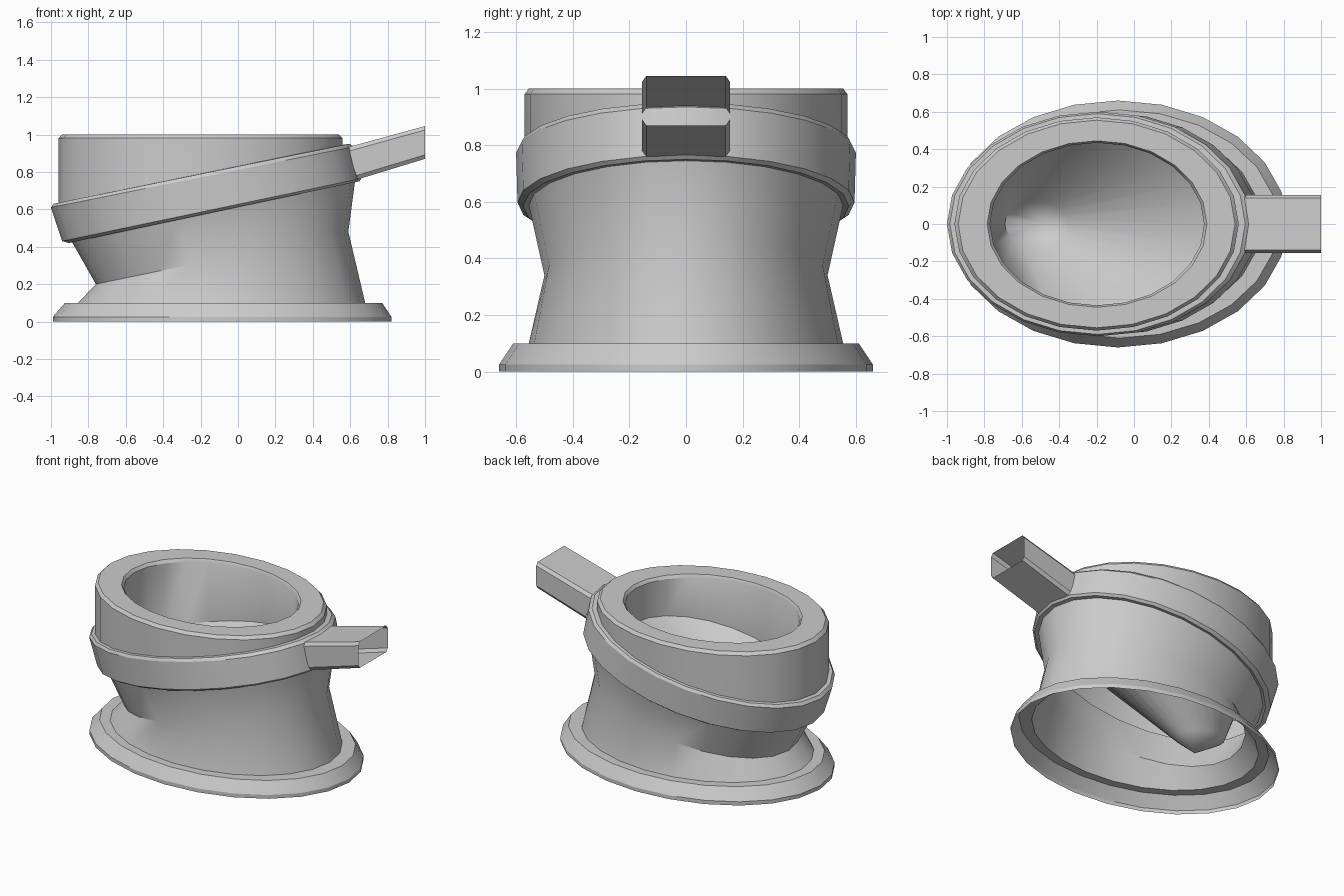
import bpy
import math

if "Cube" in bpy.data.objects:
    bpy.data.objects.remove(bpy.data.objects["Cube"])

SIDES = 24


def make_object(name, verts, faces):
    mesh = bpy.data.meshes.new(name)
    mesh.from_pydata(verts, [], faces)
    mesh.update()
    obj = bpy.data.objects.new(name, mesh)
    bpy.context.collection.objects.link(obj)
    bpy.ops.object.select_all(action='DESELECT')
    obj.select_set(True)
    bpy.context.view_layer.objects.active = obj
    bpy.ops.object.shade_smooth_by_angle(angle=math.radians(30))
    return obj


def ellipse(xl, zl, xr, zr, ry):
    """Tilted ellipse given by its left point, right point and depth radius."""
    pts = []
    for i in range(SIDES):
        a = 2 * math.pi * i / SIDES
        t = (1 + math.cos(a)) / 2
        pts.append((xl + (xr - xl) * t, ry * math.sin(a), zl + (zr - zl) * t))
    return pts


def loft(name, rings, tip=None):
    """Skin a stack of equal rings, optionally closing the last one on a tip."""
    n = len(rings[0])
    verts = [p for r in rings for p in r]
    faces = []
    for k in range(len(rings) - 1):
        for i in range(n):
            j = (i + 1) % n
            faces.append((k * n + i, k * n + j, (k + 1) * n + j, (k + 1) * n + i))
    if tip:
        base = (len(rings) - 1) * n
        verts.append(tip)
        faces += [(base + i, base + (i + 1) % n, len(verts) - 1) for i in range(n)]
    return make_object(name, verts, faces)


# Body: flange, pinched waist, slanted collar, upright rim, then the bowl inside
profile = [
    (-.99, 0, .82, 0, .66),
    (-.99, .025, .82, .025, .66),
    (-.925, .10, .77, .10, .61),
    (-.855, .10, .68, .10, .555),
    (-.76, .20, .59, .48, .50),
    (-.89, .43, .625, .745, .555),
    (-.905, .42, .65, .75, .575),
    (-.94, .43, .66, .765, .595),
    (-1.0, .61, .62, .935, .60),
    (-.985, .63, .595, .95, .59),
    (-.96, .635, .56, .945, .57),
    (-.96, .98, .56, .98, .57),
    (-.94, 1.0, .54, 1.0, .555),
    (-.785, 1.0, .39, 1.0, .445),
    (-.77, .98, .375, .98, .435),
    (-.77, .53, .375, .75, .435),
    (-.69, .27, -.35, .22, .12),
]
loft("body_and_bowl", [ellipse(*p) for p in profile], tip=(-.48, 0, .13))

# Handle: open chamfered tube rising from the collar
section = [(.14, 0), (.155, .12), (.155, .88), (.14, 1)]
section += [(-y, t) for y, t in reversed(section)]


def handle_ring(x_top, z_top, x_low, z_low):
    return [(x_top + (x_low - x_top) * t, y, z_top + (z_low - z_top) * t)
            for y, t in section]


loft("handle", [handle_ring(1.0, 1.045, 1.0, .87),
                handle_ring(.58, .93, .64, .76)])
